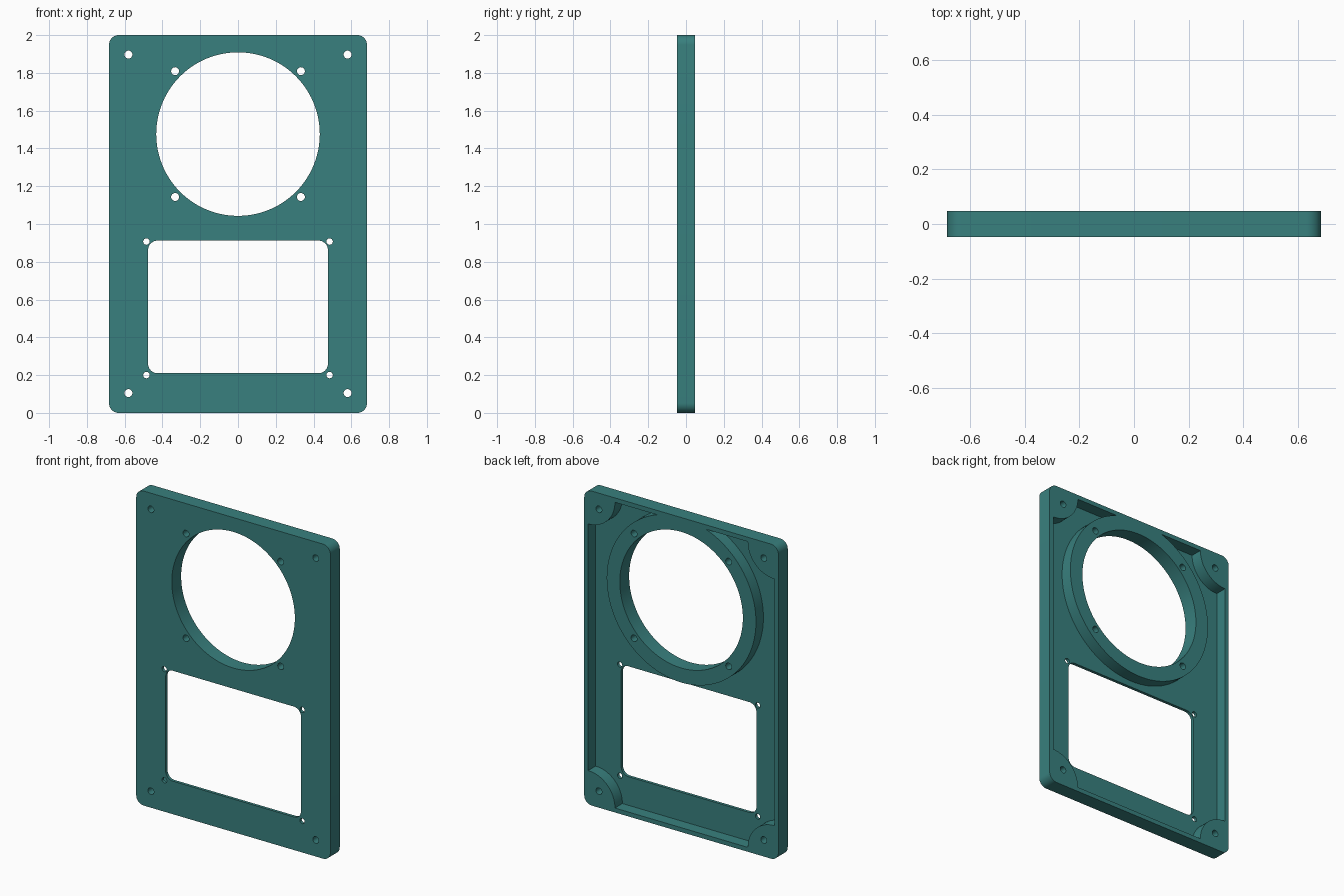
import bpy, bmesh, math

if "Cube" in bpy.data.objects:
    bpy.data.objects.remove(bpy.data.objects["Cube"])

HW, H, HD = 0.683, 2.0, 0.047      # half width, height, half depth
WALL, FLOOR = 0.028, 0.019         # rim wall and front skin thickness
FAN_Z = 1.476

teal = bpy.data.materials.new("teal plastic")
teal.diffuse_color = (0.04, 0.216, 0.209, 1)
teal.use_nodes = True
teal.node_tree.nodes["Principled BSDF"].inputs["Base Color"].default_value = teal.diffuse_color


def rounded_rect(x0, x1, z0, z1, r, n=10):
    if r == 0:
        return [(x0, z0), (x1, z0), (x1, z1), (x0, z1)]
    pts = []
    corners = [(x1 - r, z1 - r), (x0 + r, z1 - r), (x0 + r, z0 + r), (x1 - r, z0 + r)]
    for k, (cx, cz) in enumerate(corners):
        for i in range(n + 1):
            a = math.pi / 2 * (k + i / n)
            pts.append((cx + r * math.cos(a), cz + r * math.sin(a)))
    return pts


def circle(cx, cz, r, n):
    return [(cx + r * math.cos(2 * math.pi * i / n), cz + r * math.sin(2 * math.pi * i / n))
            for i in range(n)]


def prism(name, pts, y0, y1):
    """Extrude an x-z profile from y0 to y1."""
    bm = bmesh.new()
    face = bm.faces.new([bm.verts.new((x, y0, z)) for x, z in pts])
    ext = bmesh.ops.extrude_face_region(bm, geom=[face])["geom"]
    bmesh.ops.translate(bm, vec=(0, y1 - y0, 0),
                        verts=[v for v in ext if isinstance(v, bmesh.types.BMVert)])
    bmesh.ops.recalc_face_normals(bm, faces=bm.faces)
    me = bpy.data.meshes.new(name)
    bm.to_mesh(me)
    bm.free()
    me.materials.append(teal)
    ob = bpy.data.objects.new(name, me)
    bpy.context.collection.objects.link(ob)
    return ob


def cut(target, cutter):
    """Subtract the cutter and delete it."""
    bpy.context.view_layer.objects.active = target
    mod = target.modifiers.new("cut", "BOOLEAN")
    mod.operation, mod.solver, mod.object = "DIFFERENCE", "EXACT", cutter
    bpy.ops.object.modifier_apply(modifier=mod.name)
    bpy.data.objects.remove(cutter)


# Outer block
panel = prism("panel", rounded_rect(-HW, HW, 0, H, 0.052), -HD, HD)

# Rear pocket, leaving the fan ring and corner bosses standing
ix = HW - WALL
pocket = prism("pocket", rounded_rect(-ix, ix, WALL, H - WALL, 0), -HD + FLOOR, HD + 0.1)
cut(pocket, prism("fan_ring", circle(0, FAN_Z, 0.525, 96), -0.2, 0.3))
for sx in (-1, 1):
    for z in (WALL, H - WALL):
        cut(pocket, prism("corner_boss", circle(sx * ix, z, 0.188, 64), -0.2, 0.3))
cut(panel, pocket)

# Fan opening and window
cut(panel, prism("fan_opening", circle(0, FAN_Z, 0.433, 96), -0.2, 0.2))
cut(panel, prism("window", rounded_rect(-0.476, 0.476, 0.21, 0.912, 0.05), -0.2, 0.2))

# Screw holes: panel corners, fan, window
for x, z0, z1, r in ((0.58, 0.105, 1.897, 0.021),
                     (0.333, FAN_Z - 0.333, FAN_Z + 0.333, 0.021),
                     (0.485, 0.2, 0.907, 0.017)):
    for sx in (-1, 1):
        for z in (z0, z1):
            cut(panel, prism("screw_hole", circle(sx * x, z, r, 24), -0.2, 0.2))

bpy.ops.object.select_all(action="DESELECT")
panel.select_set(True)
bpy.context.view_layer.objects.active = panel
bpy.ops.object.shade_smooth_by_angle(angle=math.radians(30))
